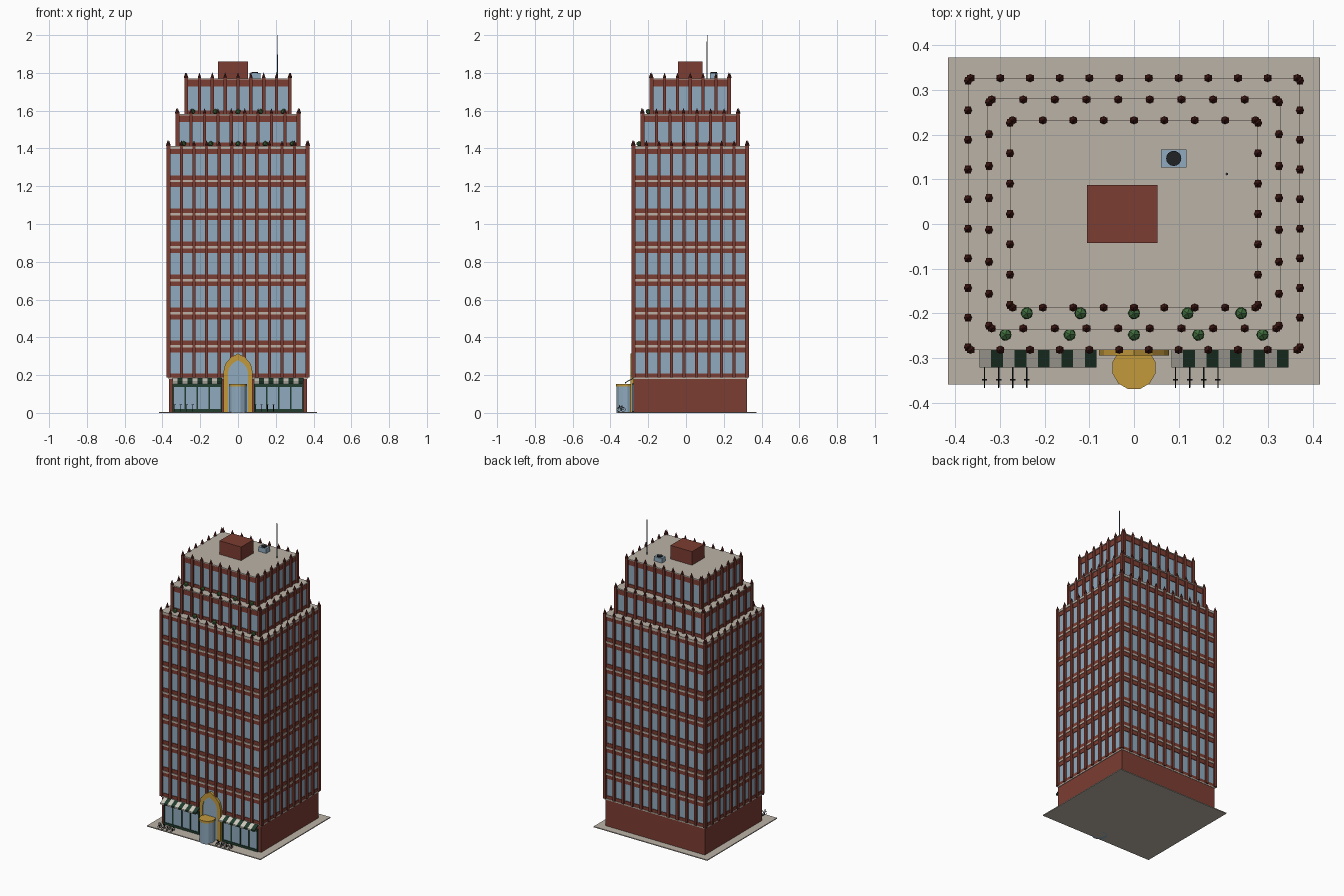
import bpy, bmesh, math
from mathutils import Matrix, Vector

if "Cube" in bpy.data.objects:
    bpy.data.objects.remove(bpy.data.objects["Cube"])


def material(name, r, g, b):
    m = bpy.data.materials.new(name)
    m.use_nodes = True
    m.diffuse_color = (r, g, b, 1)
    m.node_tree.nodes["Principled BSDF"].inputs["Base Color"].default_value = (r, g, b, 1)
    return m


BRICK = material("red brick", 0.2, 0.047, 0.032)
DARK_BRICK = material("dark brick", 0.1, 0.02, 0.015)
STONE = material("pale stone", 0.5, 0.45, 0.39)
CREAM = material("cream canvas", 0.6, 0.57, 0.5)
GLASS = material("blue glass", 0.28, 0.41, 0.52)
GOLD = material("gold", 0.54, 0.32, 0.045)
GREEN = material("dark green", 0.015, 0.045, 0.026)
LEAF = material("leaf green", 0.05, 0.15, 0.045)
STEEL = material("grey steel", 0.12, 0.15, 0.17)
BLACK = material("black metal", 0.015, 0.016, 0.018)


def finish(name, bm, mat):
    bmesh.ops.recalc_face_normals(bm, faces=bm.faces)
    mesh = bpy.data.meshes.new(name)
    bm.to_mesh(mesh)
    bm.free()
    mesh.materials.append(mat)
    ob = bpy.data.objects.new(name, mesh)
    bpy.context.collection.objects.link(ob)
    return ob


def boxes(name, mat, spans):
    """One object from boxes given as (x0, x1, y0, y1, z0, z1)."""
    bm = bmesh.new()
    for x0, x1, y0, y1, z0, z1 in spans:
        mid = Vector((x0 + x1, y0 + y1, z0 + z1)) / 2
        size = Matrix.Diagonal((x1 - x0, y1 - y0, z1 - z0, 1))
        bmesh.ops.create_cube(bm, size=1, matrix=Matrix.Translation(mid) @ size)
    return finish(name, bm, mat)


def cones(name, mat, spots, r1, r2, height, sides, turn=0):
    """One object from upright cones or cylinders standing at the spots."""
    bm = bmesh.new()
    for x, y, z in spots:
        place = Matrix.Translation((x, y, z + height / 2)) @ Matrix.Rotation(turn, 4, "Z")
        bmesh.ops.create_cone(bm, cap_ends=True, segments=sides, radius1=r1,
                              radius2=r2, depth=height, matrix=place)
    return finish(name, bm, mat)


def prisms(name, mat, outlines, push):
    """One object from flat outlines pushed along a vector."""
    bm = bmesh.new()
    for pts in outlines:
        face = bm.faces.new([bm.verts.new(p) for p in pts])
        new = bmesh.ops.extrude_face_region(bm, geom=[face])["geom"]
        bmesh.ops.translate(bm, vec=push, verts=[v for v in new if isinstance(v, bmesh.types.BMVert)])
    return finish(name, bm, mat)


def spread(lo, hi, count):
    return [lo + (hi - lo) * i / (count - 1) for i in range(count)]


CY = 0.0225  # tower centre line in y


def block(hx, hy, z0, z1):
    return (-hx, hx, CY - hy, CY + hy, z0, z1)


# Ground slab and podium
boxes("pavement", STONE, [(-0.417, 0.417, -0.36, 0.373, 0, 0.006)])
boxes("podium", BRICK, [block(0.365, 0.301, 0.006, 0.185)])
boxes("podium_cornice", STONE, [block(0.369, 0.303, 0.18, 0.188)])


def tier(name, hx, hy, z0, z1, nx, ny, floors):
    """Glass core with spandrels, stone strings, piers and pointed finials."""
    step = (z1 - z0) / floors
    cx, cy = hx - 0.008, hy - 0.008
    boxes(name + "_windows", GLASS, [block(cx, cy, z0, z1 - 0.004)])
    spandrels = [block(cx + 0.004, cy + 0.004, z0, z0 + 0.02)]
    strings = []
    for i in range(1, floors + 1):
        z = z0 + step * i
        top = z + 0.02 if i < floors else z - 0.002
        spandrels.append(block(cx + 0.004, cy + 0.004, z - 0.042, top))
        strings.append(block(cx + 0.008, cy + 0.008, z - 0.016, z - 0.004))
    boxes(name + "_spandrels", BRICK, spandrels)
    if floors > 1:
        boxes(name + "_stone_strings", STONE, strings)
    boxes(name + "_roof", STONE, [block(hx, hy, z1 - 0.006, z1)])
    inset = 0.006
    spots = [(x, CY + s * hy, "x") for s in (-1, 1) for x in spread(-hx + inset, hx - inset, nx)]
    spots += [(s * hx, y, "y") for s in (-1, 1) for y in spread(CY - hy + inset, CY + hy - inset, ny)]
    piers = []
    for x, y, along in spots:
        w, d = (0.0085, 0.0065) if along == "x" else (0.0065, 0.0085)
        piers.append((x - w, x + w, y - d, y + d, z0, z1 + 0.004))
    boxes(name + "_piers", BRICK, piers)
    cones(name + "_finial_caps", DARK_BRICK, [(x, y, z1 + 0.002) for x, y, a in spots],
          0.009, 0.008, 0.008, 8)
    cones(name + "_finials", DARK_BRICK, [(x, y, z1 + 0.01) for x, y, a in spots],
          0.0075, 0.0005, 0.021, 8)


tier("lower_tier", 0.372, 0.3045, 0.188, 1.412, 12, 10, 7)
tier("middle_tier", 0.325, 0.2565, 1.412, 1.582, 10, 8, 1)
tier("upper_tier", 0.278, 0.21, 1.582, 1.77, 9, 7, 1)
boxes("middle_tier_cornice", STONE, [block(0.328, 0.2595, 1.574, 1.582)])


# Terrace shrubs
def shrubs(name, reach, y, z):
    bm = bmesh.new()
    for x in spread(-reach, reach, 5):
        bmesh.ops.create_icosphere(bm, subdivisions=1, radius=0.015,
                                   matrix=Matrix.Translation((x, y, z + 0.013)))
    finish(name, bm, LEAF)


shrubs("lower_terrace_shrubs", 0.288, -0.248, 1.412)
shrubs("upper_terrace_shrubs", 0.24, -0.2, 1.582)

# Rooftop equipment
boxes("penthouse", BRICK, [(-0.105, 0.053, -0.043, 0.087, 1.77, 1.86)])
boxes("cooling_unit", GLASS, [(0.06, 0.118, 0.127, 0.167, 1.77, 1.8)])
cones("cooling_fan", BLACK, [(0.089, 0.147, 1.8)], 0.017, 0.017, 0.006, 16)
cones("antenna", STEEL, [(0.208, 0.112, 1.77)], 0.003, 0.002, 0.23, 8)

# Shop fronts with striped awnings
panes, frames = [], []
stripes = {0: [], 1: []}
awning_profile = [(-0.281, 0.185), (-0.322, 0.163), (-0.322, 0.153), (-0.319, 0.153),
                  (-0.319, 0.159), (-0.281, 0.18)]
for left in (-0.346, 0.084):
    right = left + 0.262
    panes.append((left, right, -0.283, -0.278, 0.01, 0.15))
    frames += [(left, right, -0.287, -0.278, z, z + h) for z, h in ((0.006, 0.015), (0.138, 0.018))]
    frames += [(x - 0.004, x + 0.004, -0.287, -0.278, 0.006, 0.15)
               for x in spread(left + 0.004, right - 0.004, 5)]
    for i in range(10):
        stripes[i % 2].append([(left + i * 0.0262, y, z) for y, z in awning_profile])
boxes("shop_windows", GLASS, panes)
boxes("shop_frames", GREEN, frames)
prisms("awning_cream_stripes", CREAM, stripes[0], (0.0262, 0, 0))
prisms("awning_green_stripes", GREEN, stripes[1], (0.0262, 0, 0))

# Pointed entrance arch
outer = [(0.078, 0.006), (0.078, 0.215), (0.067, 0.26), (0.041, 0.29), (0, 0.315)]
inner = [(0.054, 0.006), (0.054, 0.21), (0.046, 0.24), (0.028, 0.262), (0, 0.28)]


def mirrored(half):
    return half + [(-x, z) for x, z in reversed(half[:-1])]


out, inn = mirrored(outer), mirrored(inner)
ring = [[(x, -0.295, z) for x, z in (out[i], out[i + 1], inn[i + 1], inn[i])]
        for i in range(len(out) - 1)]
prisms("entrance_arch", GOLD, ring, (0, 0.016, 0))
prisms("arch_window", GLASS, [[(x, -0.29, z) for x, z in inn]], (0, 0.011, 0))

# Revolving door drum
cones("door_drum", GLASS, [(0, -0.322, 0)], 0.047, 0.047, 0.14, 12, math.pi / 12)
cones("door_canopy", GOLD, [(0, -0.322, 0.14)], 0.0497, 0.0497, 0.014, 12, math.pi / 12)


# Parked bicycles
def circle(y, z, r):
    return [(0, y + r * math.cos(a), z + r * math.sin(a)) for a in spread(0, 2 * math.pi, 13)]


bike = bpy.data.curves.new("bicycle", "CURVE")
bike.dimensions = "3D"
bike.bevel_depth = 0.0015
bike.bevel_resolution = 0
bike.materials.append(BLACK)
back, front, hub = (0, -0.332, 0.018), (0, -0.356, 0.018), (0, -0.343, 0.017)
seat, head = (0, -0.338, 0.036), (0, -0.352, 0.036)
lines = [circle(-0.332, 0.018, 0.0105), circle(-0.356, 0.018, 0.0105),
         [back, hub, head, seat, back], [seat, hub], [front, (0, -0.351, 0.043)],
         [(-0.006, -0.349, 0.043), (0.006, -0.349, 0.043)],
         [(0, -0.335, 0.038), (0, -0.341, 0.038)]]
for pts in lines:
    spline = bike.splines.new("POLY")
    spline.points.add(len(pts) - 1)
    for p, co in zip(spline.points, pts):
        p.co = (*co, 1)
for x in spread(-0.335, -0.24, 4) + spread(0.093, 0.188, 4):
    ob = bpy.data.objects.new("bicycle", bike)
    ob.location.x = x
    bpy.context.collection.objects.link(ob)
